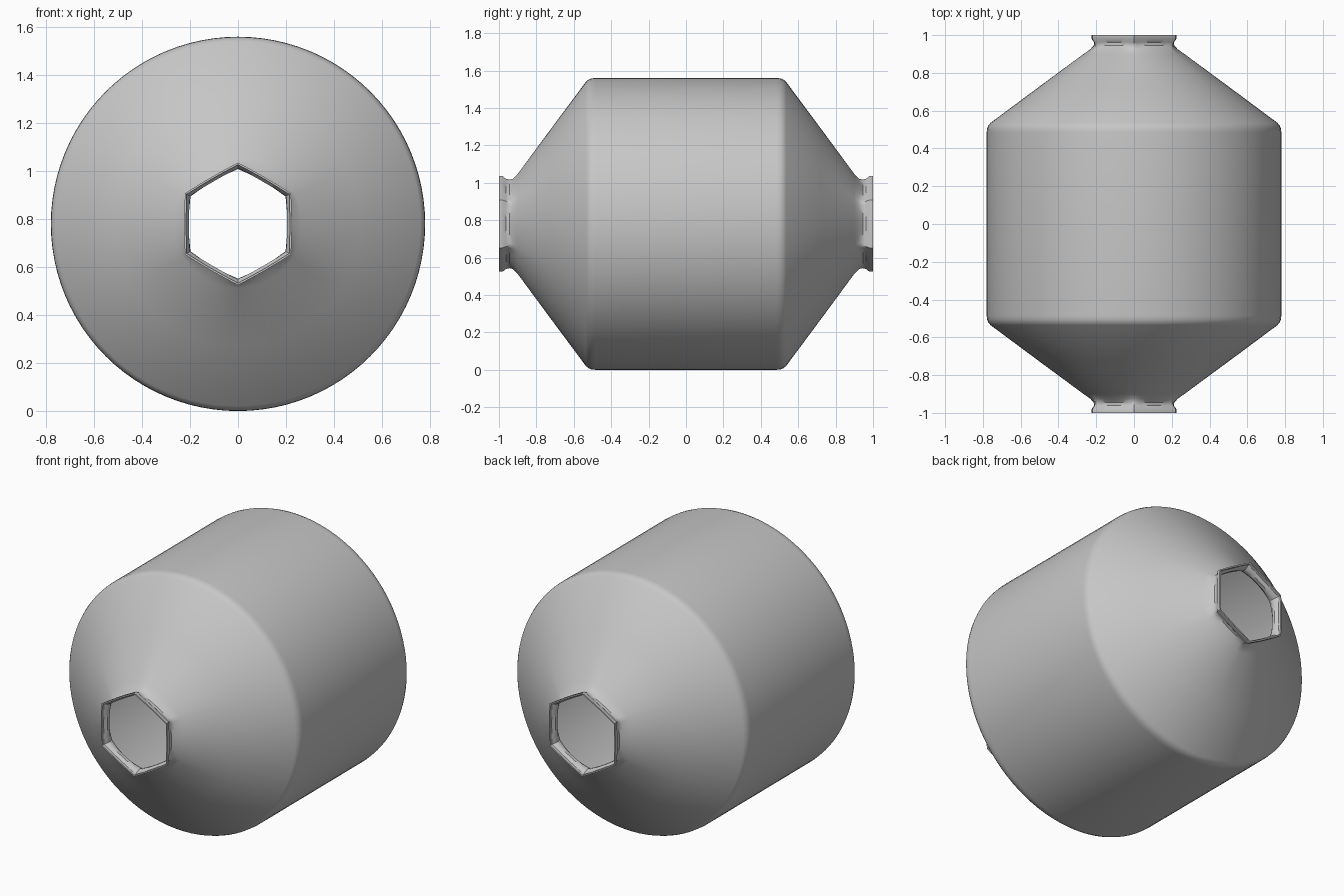
import bpy, bmesh
from math import sin, cos, pi, radians

cube = bpy.data.objects.get("Cube")
if cube:
    bpy.data.objects.remove(cube, do_unlink=True)

SEGMENTS = 96
AXIS_HEIGHT = 0.78

# One plain grey material
grey = bpy.data.materials.new("plain grey")
grey.use_nodes = True
colour = (0.57, 0.57, 0.57, 1)
grey.diffuse_color = colour
grey.node_tree.nodes["Principled BSDF"].inputs["Base Color"].default_value = colour

# Half profile: distance along y, radius, how hexagonal the ring is
half = [(1.0, 0.255, 0.9), (0.98, 0.255, 0.9), (0.962, 0.241, 0.9),
        (0.945, 0.237, 0.75), (0.925, 0.241, 0.3), (0.9, 0.267, 0),
        (0.72, 0.511, 0), (0.535, 0.76, 0), (0.522, 0.771, 0),
        (0.505, 0.778, 0), (0.485, 0.78, 0)]
profile = [(-y, r, h) for y, r, h in half] + half[::-1]


def ring(bm, y, radius, hexness):
    """Ring around the y axis, blended between a circle and a hexagon."""
    verts = []
    for i in range(SEGMENTS):
        a = 2 * pi * i / SEGMENTS
        hexagon = cos(pi / 6) / cos(a % (pi / 3) - pi / 6)
        r = radius * (1 + hexness * (hexagon - 1))
        verts.append(bm.verts.new((r * sin(a), y, AXIS_HEIGHT + r * cos(a))))
    return verts


# Hollow drum with conical ends and open hexagonal necks
bm = bmesh.new()
rings = [ring(bm, *p) for p in profile]
for a, b in zip(rings, rings[1:]):
    for i in range(SEGMENTS):
        j = (i + 1) % SEGMENTS
        bm.faces.new((a[i], a[j], b[j], b[i]))
bmesh.ops.recalc_face_normals(bm, faces=bm.faces)
# Point the normals away from the axis
face = max(bm.faces, key=lambda f: f.calc_center_median().z)
if face.normal.z < 0:
    bmesh.ops.reverse_faces(bm, faces=bm.faces)
mesh = bpy.data.meshes.new("drum_shell")
bm.to_mesh(mesh)
bm.free()
mesh.materials.append(grey)
shell = bpy.data.objects.new("drum_shell", mesh)
bpy.context.collection.objects.link(shell)

# Thin wall, built inwards
wall = shell.modifiers.new("wall", "SOLIDIFY")
wall.thickness = 0.008
wall.offset = -1

bpy.ops.object.select_all(action="DESELECT")
shell.select_set(True)
bpy.context.view_layer.objects.active = shell
bpy.ops.object.modifier_apply(modifier=wall.name)
bpy.ops.object.shade_smooth_by_angle(angle=radians(35))
